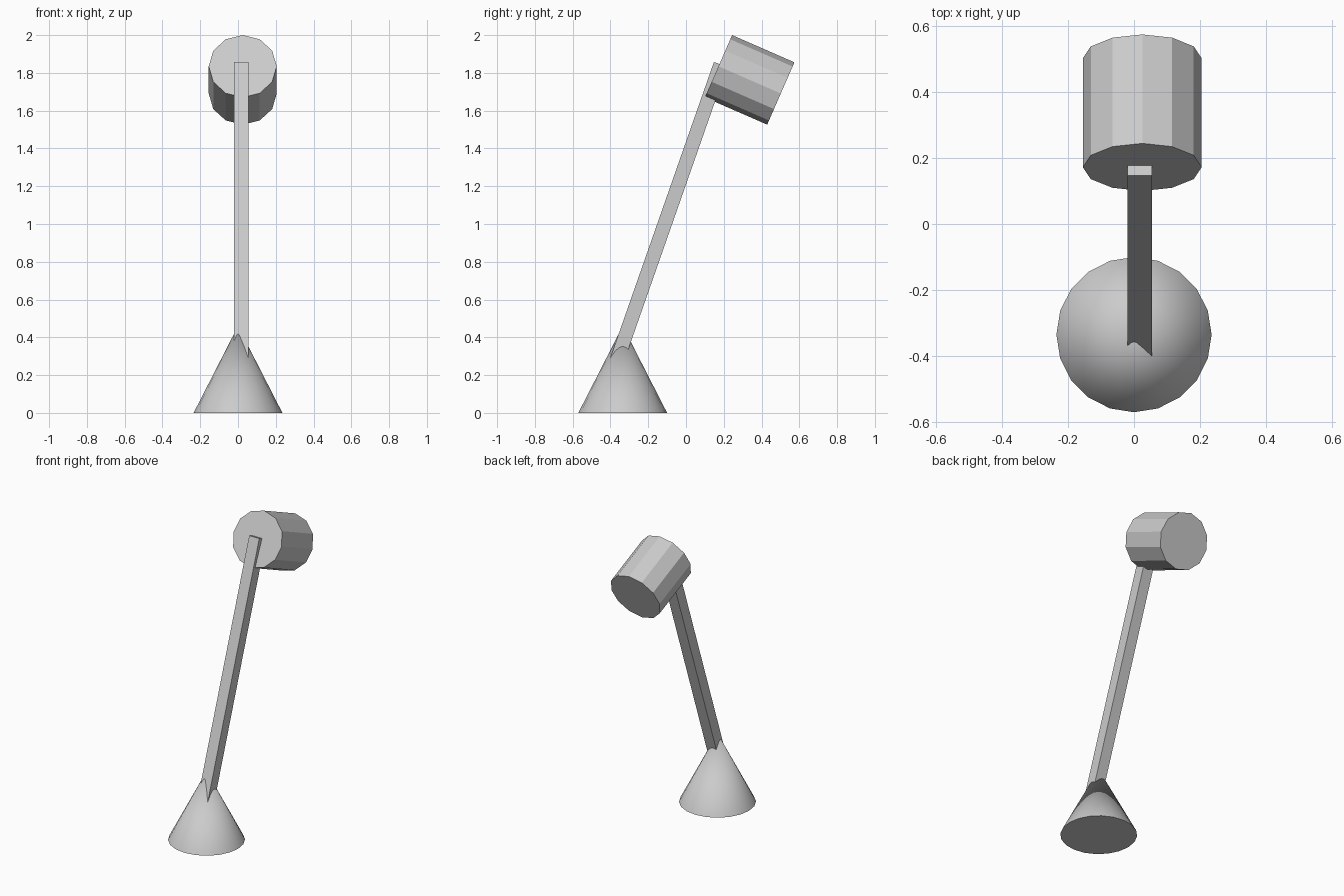
import bpy
from math import radians, sin, cos

if "Cube" in bpy.data.objects:
    bpy.data.objects.remove(bpy.data.objects["Cube"])

# conical foot, smooth sides with a sharp base rim
bpy.ops.mesh.primitive_cone_add(vertices=20, radius1=0.235, radius2=0, depth=0.46,
                                location=(0, -0.335, 0.23))
bpy.context.object.name = "cone_base"
bpy.ops.object.shade_smooth_by_angle(angle=radians(40))

# leaning square pole, its lower end buried in the foot
lean, length, width = radians(19.3), 1.69, 0.075
top_y, top_z = 0.183, 1.845
bpy.ops.mesh.primitive_cube_add(size=1, rotation=(-lean, 0, 0),
                                location=(0.0175,
                                          top_y - length / 2 * sin(lean),
                                          top_z - length / 2 * cos(lean)))
pole = bpy.context.object
pole.name = "pole"
pole.scale = (width, width, length)

# twelve-sided drum head, tilted down towards the back
tilt = radians(23.6)
bpy.ops.mesh.primitive_cylinder_add(vertices=12, radius=0.18, depth=0.36,
                                    location=(0.025, 0.337, 1.763),
                                    rotation=(-radians(90) - tilt, 0, 0))
bpy.context.object.name = "drum_head"
